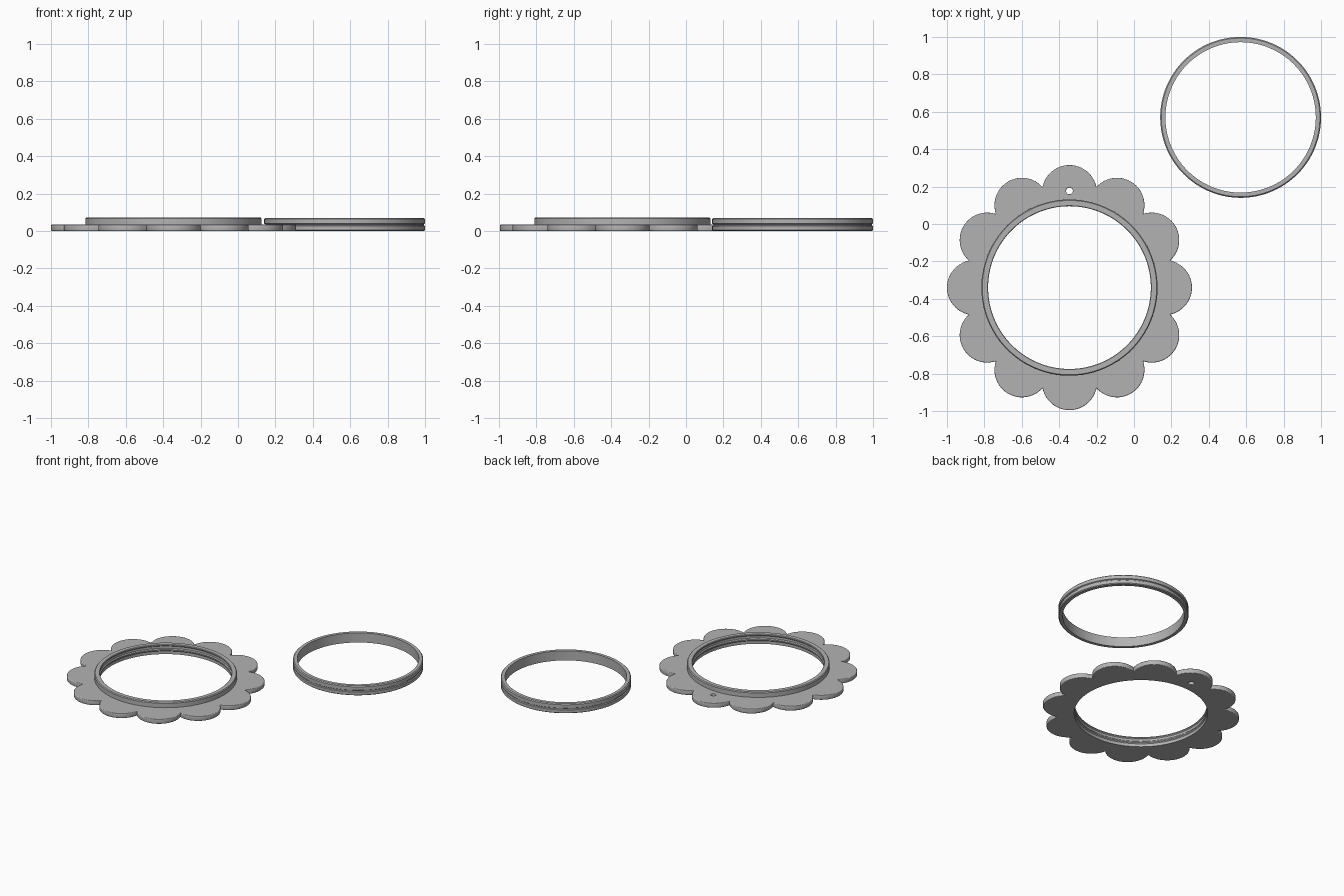
import bpy
import bmesh
from math import sin, cos, pi, tau

cube = bpy.data.objects.get("Cube")
if cube:
    bpy.data.objects.remove(cube, do_unlink=True)

# Single grey plastic colour
grey = bpy.data.materials.new("grey plastic")
grey.use_nodes = True
colour = (0.45, 0.45, 0.45, 1)
grey.diffuse_color = colour
grey.node_tree.nodes["Principled BSDF"].inputs["Base Color"].default_value = colour

FLOWER = (-0.345, -0.34)
LOOSE = (0.57, 0.57)
PETALS = 12


def finish(obj, angle=0.6):
    bpy.ops.object.select_all(action='DESELECT')
    obj.select_set(True)
    bpy.context.view_layer.objects.active = obj
    if obj.type == 'CURVE':
        bpy.ops.object.convert(target='MESH')
    obj = bpy.context.object
    obj.data.materials.clear()
    obj.data.materials.append(grey)
    bpy.ops.object.shade_smooth_by_angle(angle=angle)


def lathe(name, centre, profile, steps=128):
    """Sweep a closed (radius, height) profile round a vertical axis."""
    bm = bmesh.new()
    rings = [[bm.verts.new((r * cos(tau * i / steps), r * sin(tau * i / steps), z))
              for r, z in profile] for i in range(steps)]
    n = len(profile)
    for i in range(steps):
        a, b = rings[i], rings[(i + 1) % steps]
        for j in range(n):
            k = (j + 1) % n
            bm.faces.new((a[j], b[j], b[k], a[k]))
    bmesh.ops.recalc_face_normals(bm, faces=bm.faces)
    mesh = bpy.data.meshes.new(name)
    bm.to_mesh(mesh)
    bm.free()
    obj = bpy.data.objects.new(name, mesh)
    obj.location = (*centre, 0)
    bpy.context.collection.objects.link(obj)
    finish(obj)


def circle(radius, steps, y=0):
    return [(radius * cos(tau * i / steps), y + radius * sin(tau * i / steps))
            for i in range(steps)]


def petal_outline(dist, radius, half_angle, steps=24):
    """Scalloped outline made of one outward arc per petal."""
    pts = []
    for p in range(PETALS):
        t = tau * p / PETALS
        for i in range(steps):
            a = t - half_angle + 2 * half_angle * i / steps
            pts.append((dist * cos(t) + radius * cos(a), dist * sin(t) + radius * sin(a)))
    return pts


# Flower plate with the ring opening and a small hanging hole
curve = bpy.data.curves.new("flower_plate", 'CURVE')
curve.dimensions = '2D'
curve.fill_mode = 'BOTH'
for outline in (petal_outline(0.508, 0.147, 1.36), circle(0.455, 128),
                circle(0.018, 24, y=0.517)):
    spline = curve.splines.new('POLY')
    spline.points.add(len(outline) - 1)
    for point, (x, y) in zip(spline.points, outline):
        point.co = (x, y, 0, 1)
    spline.use_cyclic_u = True
BEVEL, THICK = 0.005, 0.034
curve.extrude = THICK / 2 - BEVEL
curve.bevel_depth = BEVEL
curve.bevel_resolution = 2
curve.offset = -BEVEL
plate = bpy.data.objects.new("flower_plate", curve)
plate.location = (*FLOWER, THICK / 2)
bpy.context.collection.objects.link(plate)
finish(plate)

# Raised collar of the flower, with a snap bead on the inner wall
lathe("flower_collar", FLOWER, [
    (0.441, 0), (0.466, 0), (0.471, 0.005), (0.471, 0.066), (0.466, 0.072),
    (0.438, 0.072), (0.435, 0.069), (0.435, 0.064), (0.441, 0.058),
    (0.441, 0.042), (0.435, 0.036), (0.435, 0.028), (0.441, 0.022)])

# Loose inner ring with a snap groove on the outer wall
lathe("loose_ring", LOOSE, [
    (0.402, 0), (0.424, 0), (0.43, 0.005), (0.43, 0.026), (0.424, 0.03),
    (0.424, 0.036), (0.43, 0.04), (0.43, 0.064), (0.424, 0.07), (0.402, 0.07)])
